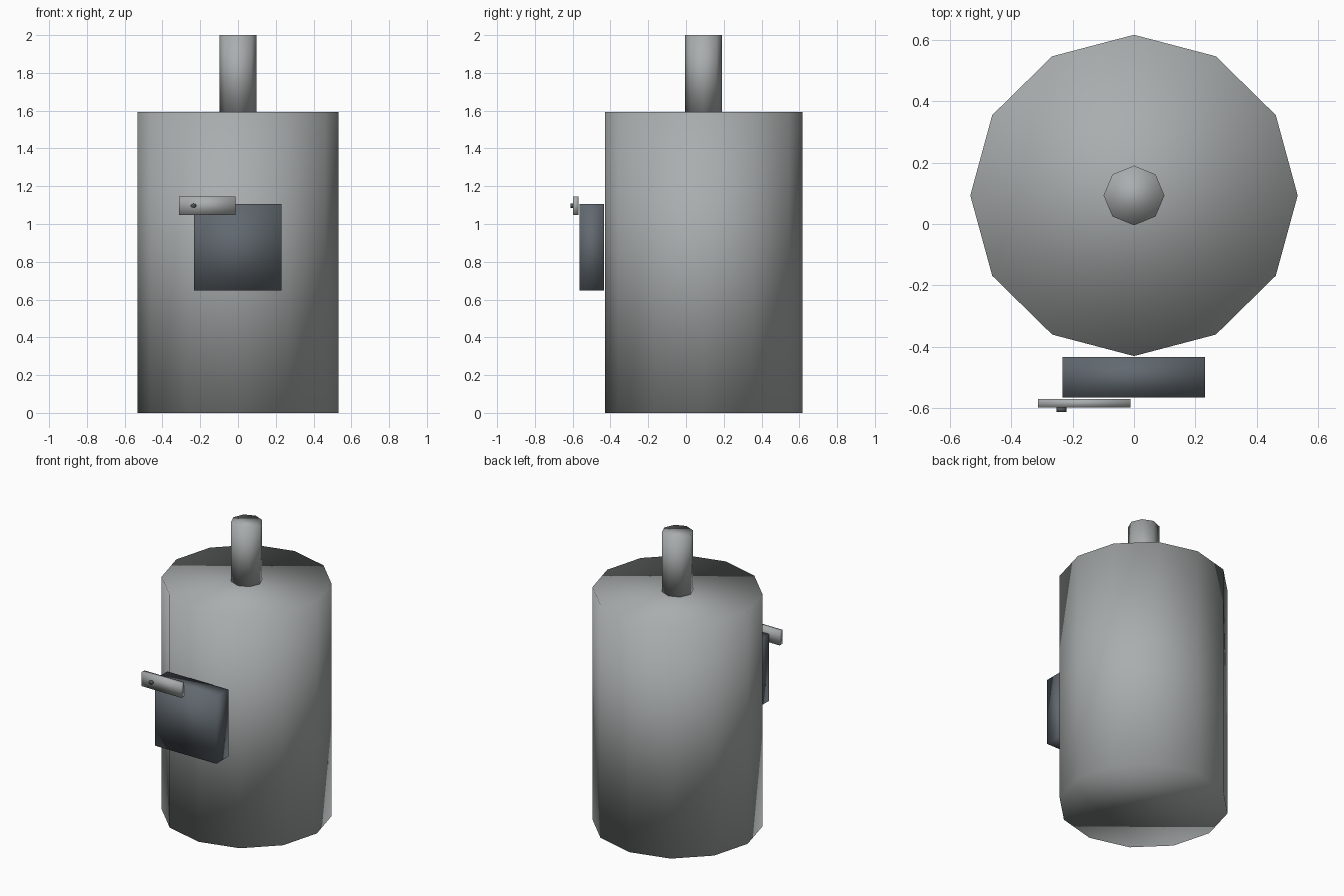
import bpy
import bmesh
from mathutils import Matrix, Vector

default = bpy.data.objects.get("Cube")
if default:
    bpy.data.objects.remove(default, do_unlink=True)


def material(name, rgb):
    mat = bpy.data.materials.new(name)
    mat.use_nodes = True
    colour = (*rgb, 1.0)
    mat.diffuse_color = colour
    mat.node_tree.nodes["Principled BSDF"].inputs["Base Color"].default_value = colour
    return mat


steel = material("grey steel", (0.40, 0.42, 0.42))
slate = material("dark slate", (0.12, 0.14, 0.16))
dark = material("dark metal", (0.09, 0.10, 0.10))


def finish(name, bm, mat):
    """Turn a bmesh into a softly shaded object."""
    for face in bm.faces:
        face.smooth = True
    mesh = bpy.data.meshes.new(name)
    bm.to_mesh(mesh)
    bm.free()
    mesh.materials.append(mat)
    obj = bpy.data.objects.new(name, mesh)
    bpy.context.collection.objects.link(obj)
    return obj


def box(name, low, high, mat):
    low, high = Vector(low), Vector(high)
    bm = bmesh.new()
    bmesh.ops.create_cube(bm, size=1, matrix=Matrix.LocRotScale((low + high) / 2, None, high - low))
    return finish(name, bm, mat)


def prism(name, centre, radii, length, sides, mat, axis="Z"):
    """Capped prism whose corners lie on the main axes."""
    bm = bmesh.new()
    bmesh.ops.create_cone(bm, cap_ends=True, segments=sides, radius1=1, radius2=1, depth=length)
    bmesh.ops.scale(bm, vec=(*radii, 1), verts=bm.verts)
    if axis == "Y":
        bmesh.ops.rotate(bm, matrix=Matrix.Rotation(1.5708, 3, "X"), verts=bm.verts)
    bmesh.ops.translate(bm, vec=centre, verts=bm.verts)
    return finish(name, bm, mat)


# Tank and outlet pipe
prism("tank_body", (0, 0.093, 0.797), (0.533, 0.523), 1.594, 12, steel)
prism("top_pipe", (0, 0.093, 1.797), (0.099, 0.097), 0.406, 8, steel)

# Control box with its lever and pivot pin
box("control_box", (-0.233, -0.565, 0.648), (0.231, -0.433, 1.107), slate)
box("lever", (-0.312, -0.598, 1.048), (-0.012, -0.569, 1.145), steel)
prism("pivot_pin", (-0.236, -0.604, 1.097), (0.016, 0.011), 0.016, 8, dark, "Y")
